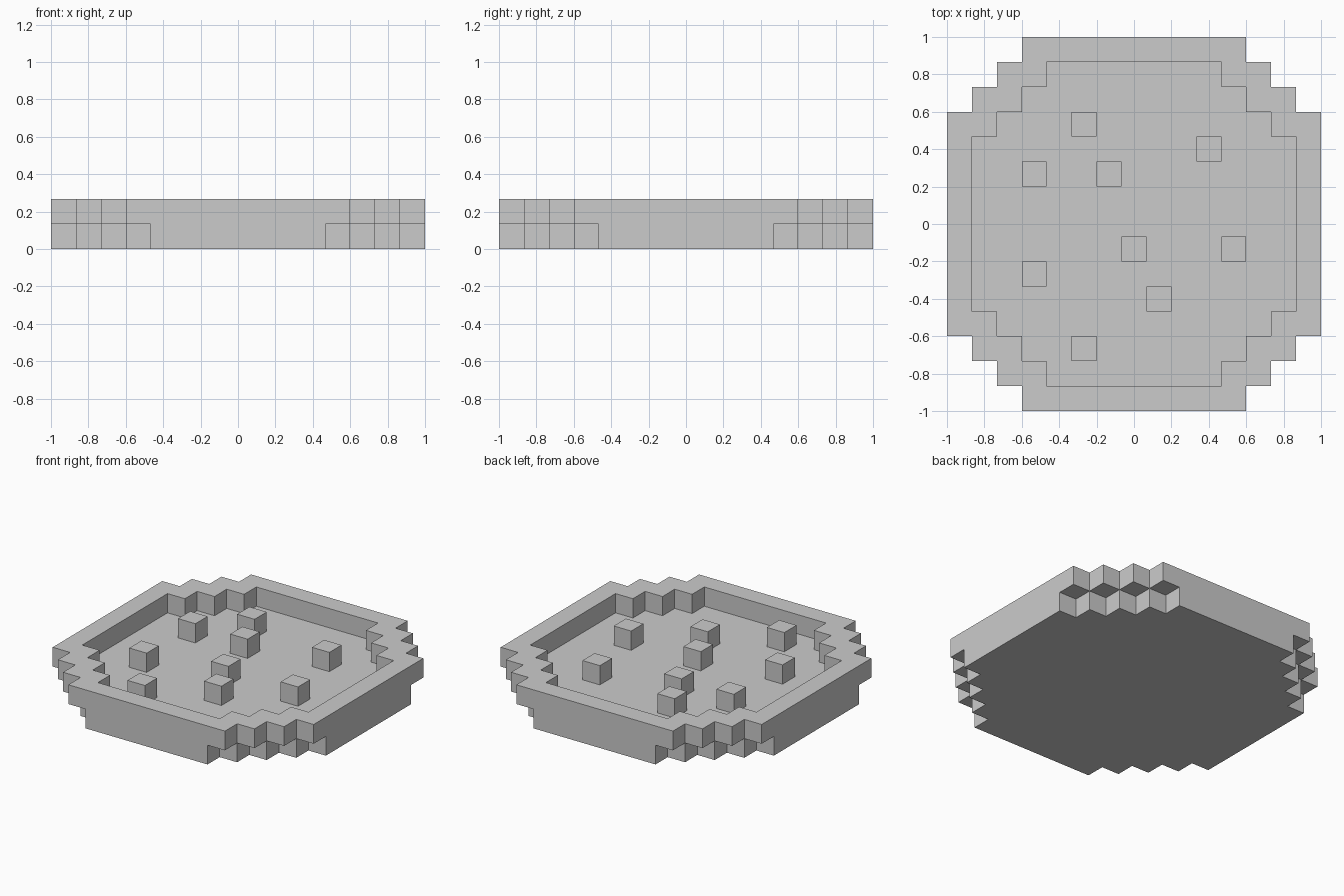
import bpy
import bmesh

default = bpy.data.objects.get("Cube")
if default:
    bpy.data.objects.remove(default, do_unlink=True)

CELL = 2 / 15  # the model is made of square blocks of this size

grey = bpy.data.materials.new("plain grey")
grey.use_nodes = True
grey.diffuse_color = (0.6, 0.6, 0.6, 1)
grey.node_tree.nodes["Principled BSDF"].inputs["Base Color"].default_value = (0.6, 0.6, 0.6, 1)


def add_object(name, bm):
    bmesh.ops.recalc_face_normals(bm, faces=bm.faces[:])
    mesh = bpy.data.meshes.new(name)
    bm.to_mesh(mesh)
    bm.free()
    mesh.materials.append(grey)
    obj = bpy.data.objects.new(name, mesh)
    bpy.context.collection.objects.link(obj)
    return obj


def stepped_outline(half, steps):
    """Square outline, in blocks, with a staircase at each corner."""
    x, y = half, half - steps
    corner = [(x, y)]
    for _ in range(steps):
        x -= 1
        corner.append((x, y))
        y += 1
        corner.append((x, y))
    points = []
    for _ in range(4):
        points += corner
        corner = [(-b, a) for a, b in corner]
    return points


def ring_verts(bm, outline, level):
    return [bm.verts.new((x * CELL, y * CELL, level * CELL)) for x, y in outline]


def bridge(bm, a, b):
    for i in range(len(a)):
        j = (i + 1) % len(a)
        bm.faces.new((a[i], a[j], b[j], b[i]))


# Base slab, one block high
bm = bmesh.new()
outline = stepped_outline(7.5, 4)
low, high = ring_verts(bm, outline, 0), ring_verts(bm, outline, 1)
bm.faces.new(low)
bm.faces.new(high)
bridge(bm, low, high)
add_object("base", bm)

# Raised crust rim, overhanging the base at the corners
bm = bmesh.new()
outer, inner = stepped_outline(7.5, 3), stepped_outline(6.5, 3)
loops = [ring_verts(bm, outer, 1), ring_verts(bm, outer, 2),
         ring_verts(bm, inner, 2), ring_verts(bm, inner, 1)]
for k in range(4):
    bridge(bm, loops[k], loops[(k + 1) % 4])
add_object("crust_rim", bm)

# Topping blocks standing on the base, inside the rim
spots = [(-2, 4), (3, 3), (-4, 2), (-1, 2), (0, -1), (4, -1), (-4, -2), (1, -3), (-2, -5)]
for n, (x, y) in enumerate(spots, 1):
    bm = bmesh.new()
    bmesh.ops.create_cube(bm, size=CELL)
    topping = add_object(f"topping_{n}", bm)
    topping.location = (x * CELL, y * CELL, 1.5 * CELL)
